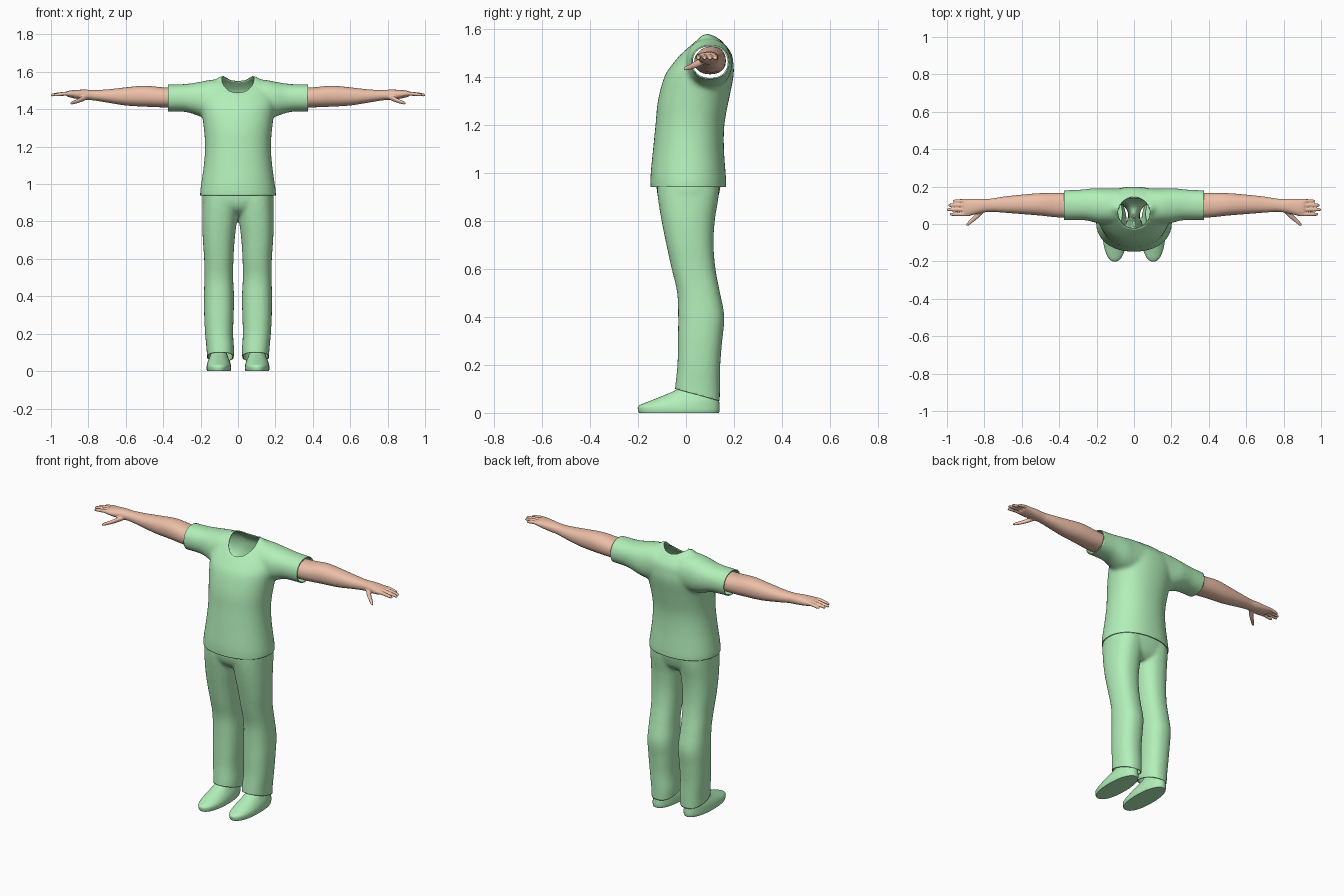
import bpy, bmesh, math
from mathutils import Vector

if "Cube" in bpy.data.objects:
    bpy.data.objects.remove(bpy.data.objects["Cube"])


def material(name, rgb):
    m = bpy.data.materials.new(name)
    m.diffuse_color = (*rgb, 1)
    m.use_nodes = True
    m.node_tree.nodes["Principled BSDF"].inputs["Base Color"].default_value = m.diffuse_color
    return m


GREEN = material("green_cloth", (0.45, 0.87, 0.49))
SKIN = material("skin", (0.84, 0.52, 0.39))


def loft(bm, axis, sections, power=2.0, flip=False, seg=32, steps=4):
    """Closed tube along an axis; a section is (position, u0, u1, v0, v1)."""
    rows = []
    n = len(sections)
    for i in range(n - 1):
        p = [sections[max(0, min(n - 1, i + k))] for k in (-1, 0, 1, 2)]
        for s in range(steps):
            t = s / steps
            rows.append([0.5 * (2 * b + (c - a) * t + (2 * a - 5 * b + 4 * c - d) * t * t
                                + (3 * b - a - 3 * c + d) * t ** 3)
                         for a, b, c, d in zip(*p)])
    rows.append(sections[-1])
    rings = []
    for w, u0, u1, v0, v1 in rows:
        ring = []
        for k in range(seg):
            a = 2 * math.pi * k / seg
            c, s = math.cos(a), math.sin(a)
            u = (u0 + u1) / 2 + (u1 - u0) / 2 * math.copysign(abs(c) ** (2 / power), c)
            v = (v0 + v1) / 2 + (v1 - v0) / 2 * math.copysign(abs(s) ** (2 / power), s)
            co = [u, v, w] if axis == "z" else [w, u, v]
            if flip:
                co[0] = -co[0]
            ring.append(bm.verts.new(co))
        rings.append(ring)
    faces = [bm.faces.new(rings[0]), bm.faces.new(rings[-1])]
    for a, b in zip(rings, rings[1:]):
        for k in range(seg):
            j = (k + 1) % seg
            faces.append(bm.faces.new((a[k], a[j], b[j], b[k])))
    bmesh.ops.recalc_face_normals(bm, faces=faces)


def make(name, bm, mat):
    me = bpy.data.meshes.new(name)
    bm.to_mesh(me)
    bm.free()
    me.materials.append(mat)
    me.shade_smooth()
    me.set_sharp_from_angle(angle=math.radians(50))
    ob = bpy.data.objects.new(name, me)
    bpy.context.collection.objects.link(ob)
    return ob


def fuse(bm, voxel, smooth):
    """Blend overlapping closed tubes into one smooth skin."""
    ob = make("blend", bm, SKIN)
    r = ob.modifiers.new("Remesh", "REMESH")
    r.mode, r.voxel_size = "VOXEL", voxel
    s = ob.modifiers.new("Smooth", "SMOOTH")
    s.factor, s.iterations = 0.5, smooth
    deps = bpy.context.evaluated_depsgraph_get()
    me = bpy.data.meshes.new_from_object(ob.evaluated_get(deps))
    out = bmesh.new()
    out.from_mesh(me)
    old = ob.data
    bpy.data.objects.remove(ob)
    bpy.data.meshes.remove(old)
    bpy.data.meshes.remove(me)
    return out


def cut(bm, co, no):
    bmesh.ops.bisect_plane(bm, geom=bm.verts[:] + bm.edges[:] + bm.faces[:],
                           plane_co=co, plane_no=no, clear_outer=True)


def thicken(ob, t):
    m = ob.modifiers.new("Cloth", "SOLIDIFY")
    m.thickness, m.offset = t, -1


def mirror(ob):
    ob.modifiers.new("Mirror", "MIRROR").use_axis[0] = True


# Shirt: torso and sleeves blended together
torso = [(0.88, .2, -.145, .165), (0.95, .203, -.148, .168), (1.0, .197, -.147, .165),
         (1.1, .183, -.137, .158), (1.2, .176, -.127, .16), (1.3, .183, -.117, .178),
         (1.4, .197, -.09, .198), (1.45, .202, -.058, .198), (1.5, .19, -.016, .188),
         (1.55, .135, .033, .147), (1.58, .09, .058, .108)]
sleeve = [(.08, 0, .19, 1.36, 1.56), (.15, 0, .19, 1.35, 1.557), (.2, .005, .192, 1.36, 1.547),
          (.25, .018, .188, 1.378, 1.539), (.3, .021, .183, 1.387, 1.534),
          (.42, .02, .179, 1.388, 1.532)]
bm = bmesh.new()
loft(bm, "z", [(z, -x, x, y0, y1) for z, x, y0, y1 in torso], 2.2, seg=48)
for side in (False, True):
    loft(bm, "x", sleeve, 2.2, side)
bm = fuse(bm, 0.01, 10)
cut(bm, (0, 0, 0.94), (0, 0, -1))
cut(bm, (.375, 0, 0), (1, 0, 0))
cut(bm, (-.375, 0, 0), (-1, 0, 0))

# Neck opening: remove the round area, then true up its rim
centre, radius = Vector((0, .06)), 0.086
hole = [f for f in bm.faces if f.calc_center_median().z > 1.45
        and (f.calc_center_median().xy - centre).length < radius]
bmesh.ops.delete(bm, geom=hole, context="FACES")
rim = [v for v in bm.verts if v.is_boundary and v.co.z > 1.46 and abs(v.co.x) < 0.15]
for v in rim:
    v.co.xy = centre + (v.co.xy - centre).normalized() * radius
for _ in range(4):
    level = {}
    for v in rim:
        near = [e.other_vert(v).co.z for e in v.link_edges if e.is_boundary]
        level[v] = (v.co.z + sum(near)) / (1 + len(near))
    for v, z in level.items():
        v.co.z = z
thicken(make("shirt", bm, GREEN), 0.006)

# Trousers: two legs blended into the hips
leg = [(0, .03, .163, -.05, .14), (.1, .021, .167, -.046, .142), (.2, .026, .176, -.036, .143),
       (.3, .023, .181, -.034, .151), (.4, .021, .182, -.033, .16), (.5, .026, .18, -.037, .142),
       (.6, .024, .181, -.06, .123), (.7, .018, .188, -.082, .115), (.8, .006, .191, -.102, .12),
       (.9, -.005, .189, -.118, .136), (.98, -.005, .185, -.122, .14)]
hips = [(.83, .08, -.05, .09), (.86, .15, -.095, .12), (.9, .187, -.117, .135),
        (.96, .188, -.123, .145), (1.05, .175, -.115, .14)]
bm = bmesh.new()
for side in (False, True):
    loft(bm, "z", leg, 2.3, side)
loft(bm, "z", [(z, -x, x, y0, y1) for z, x, y0, y1 in hips], 2.5, seg=48)
bm = fuse(bm, 0.009, 8)
cut(bm, (0, 0, 1.02), (0, 0, 1))
cut(bm, (0, -.045, .1), (0, -.05, -.185))
thicken(make("trousers", bm, GREEN), 0.006)

# Shoes
bm = bmesh.new()
loft(bm, "z", [(0, .04, .165, -.196, .137), (.012, .037, .168, -.2, .14),
               (.03, .038, .167, -.196, .14), (.05, .043, .162, -.15, .138),
               (.075, .053, .152, -.088, .135), (.1, .06, .145, -.033, .132),
               (.13, .062, .142, -.01, .125)], 2.2, seg=40)
mirror(make("shoes", bm, GREEN))

# Arms with hands
bm = bmesh.new()
loft(bm, "x", [(.3, .035, .165, 1.41, 1.515), (.4, .035, .166, 1.41, 1.517),
               (.5, .045, .165, 1.414, 1.526), (.6, .053, .157, 1.42, 1.517),
               (.7, .061, .146, 1.436, 1.506), (.77, .065, .135, 1.447, 1.503),
               (.82, .058, .135, 1.451, 1.505), (.87, .046, .134, 1.457, 1.503),
               (.905, .043, .132, 1.465, 1.499), (.915, .05, .125, 1.47, 1.493)], 2.2)
for y, tip in ((.052, .985), (.077, 1.002), (.101, .994), (.123, .968)):
    base = .88
    digit = [(0, 1.482, .011), (.35, 1.484, .0105), (.7, 1.48, .0095), (.93, 1.476, .008),
             (1, 1.474, .004)]
    loft(bm, "x", [(base + (tip - base) * t, y - r, y + r, z - r, z + r) for t, z, r in digit],
         seg=16)
thumb = [(.80, .08, 1.468, .015), (.83, .052, 1.456, .018), (.86, .025, 1.443, .0145),
         (.885, .003, 1.435, .012), (.897, -.006, 1.431, .006)]
loft(bm, "x", [(x, y - r, y + r, z - r * .8, z + r * .8) for x, y, z, r in thumb], seg=16)
bm = fuse(bm, 0.004, 6)
mirror(make("arms", bm, SKIN))
